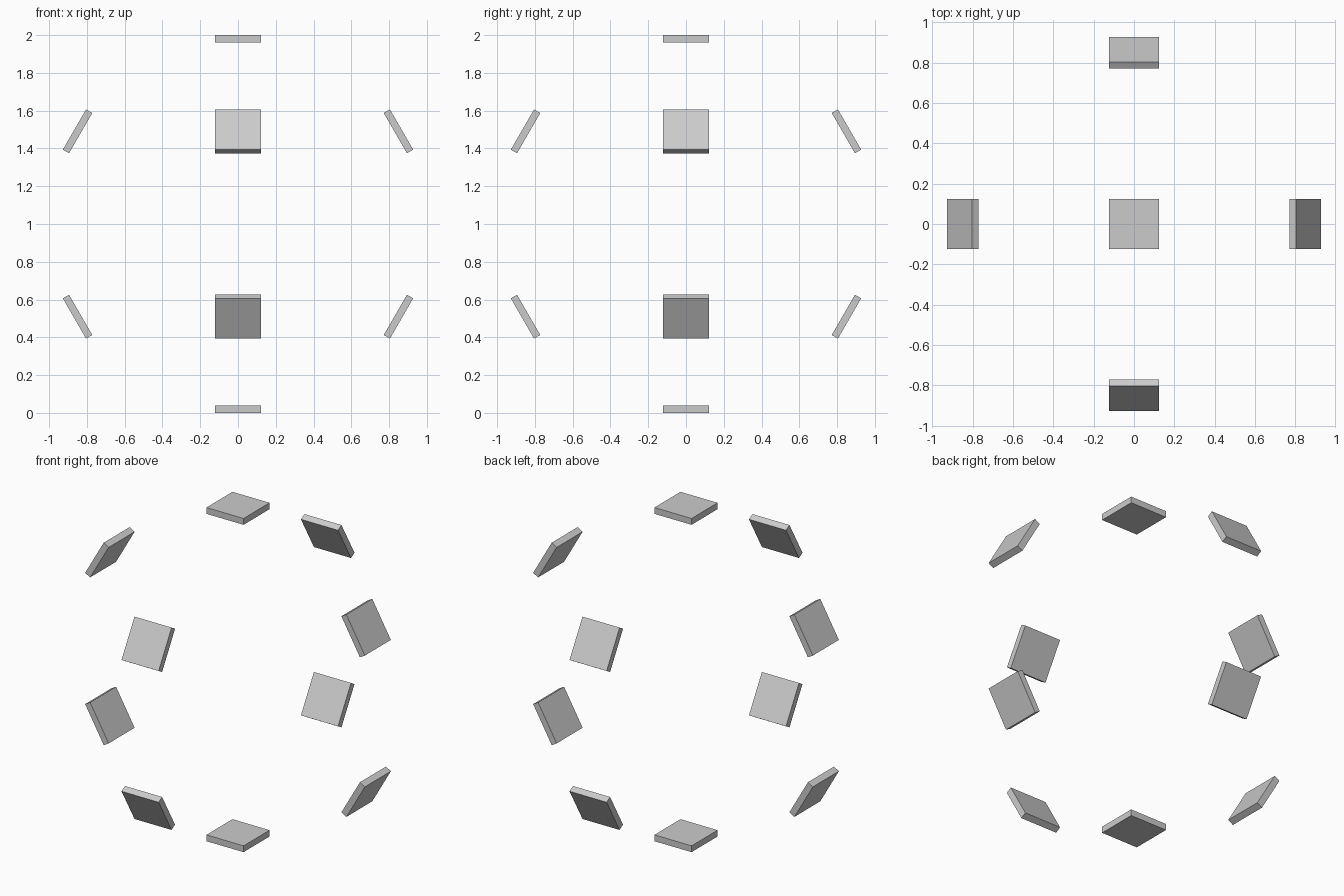
import bpy
from math import radians
from mathutils import Matrix, Vector

if "Cube" in bpy.data.objects:
    bpy.data.objects.remove(bpy.data.objects["Cube"])

SIZE, THICK, RADIUS = 0.246, 0.038, 0.981
CENTRE = Matrix.Translation((0, 0, 1))


def panel(name, tilt, turn):
    """Square slab tangent to a sphere, tilted from the pole and turned about z."""
    bpy.ops.mesh.primitive_cube_add(size=1)
    ob = bpy.context.object
    ob.name = name
    ob.data.transform(Matrix.Diagonal((SIZE, SIZE, THICK, 1)))
    ob.matrix_world = (CENTRE @ Matrix.Rotation(radians(turn), 4, 'Z')
                       @ Matrix.Rotation(radians(tilt), 4, 'Y')
                       @ Matrix.Translation(Vector((0, 0, RADIUS))))


# Pole panels
panel("top_panel", 0, 0)
panel("bottom_panel", 180, 0)

# Upper and lower rings of four panels
for ring, tilt in (("upper", 60), ("lower", 120)):
    for side, turn in (("right", 0), ("back", 90), ("left", 180), ("front", 270)):
        panel(f"{ring}_{side}_panel", tilt, turn)
